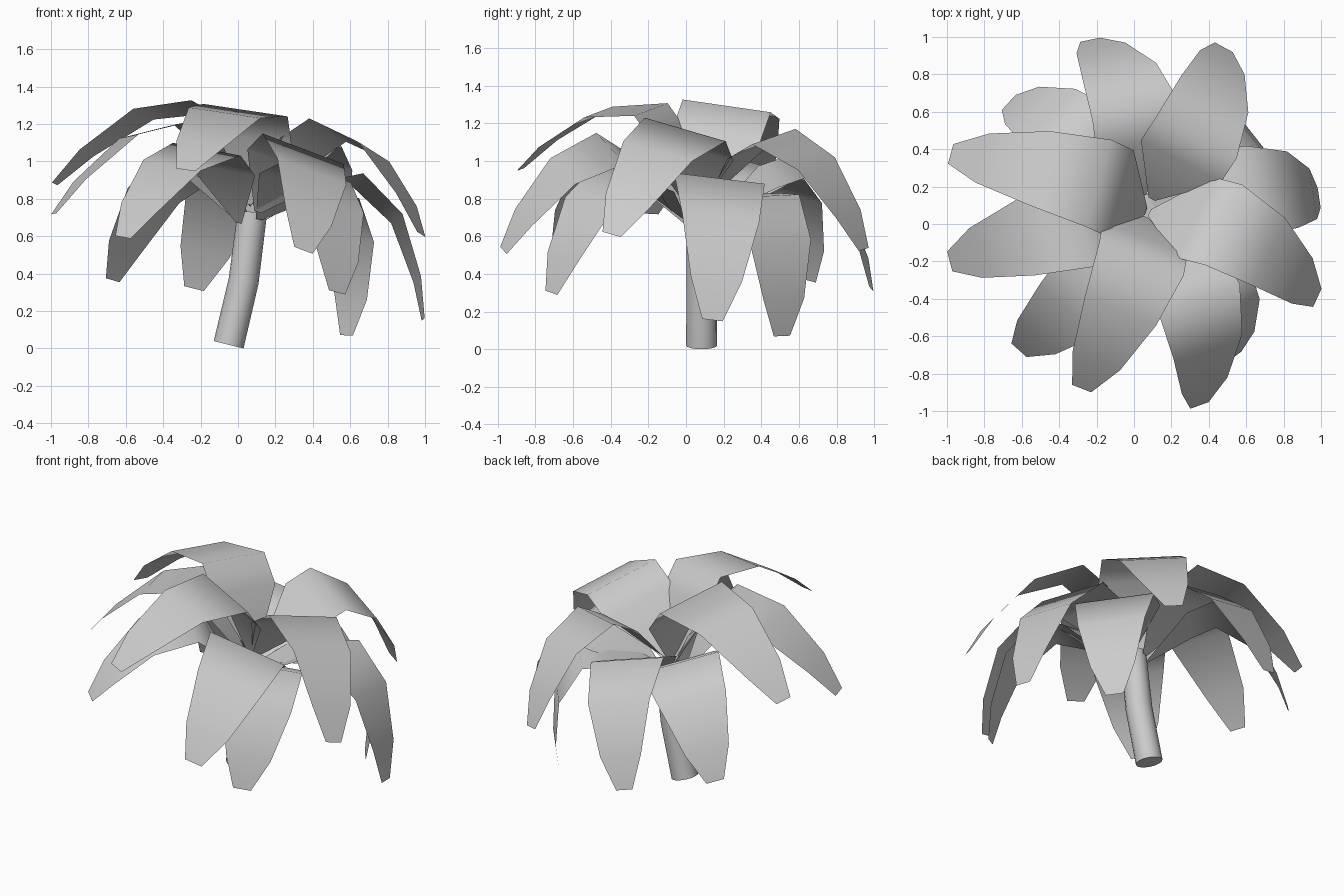
import bpy, bmesh
from math import cos, sin, pi, radians
from mathutils import Vector

if "Cube" in bpy.data.objects:
    bpy.data.objects.remove(bpy.data.objects["Cube"])

CROWN = Vector((0.065, 0.07, 0.74))

# Leaf outline: along and height in root-to-tip lengths, width in units
STATIONS = [(0, 0, 0.04), (0.175, 0.33, 0.49), (0.31, 0.46, 0.49),
            (0.604, 0.39, 0.415), (0.863, 0.168, 0.275), (1, 0, 0.11)]

# Leaf tip x, y, z, roll in degrees, and root shift outward and up
LEAVES = [
    (-0.98, 0.375, 0.88, 8, 0.0, 0.02), (-0.985, -0.20, 0.72, 3, 0.02, -0.02),
    (-0.615, -0.675, 0.595, -8, 0.09, -0.07), (-0.28, -0.88, 0.955, -8, 0.03, 0.03),
    (0.35, -0.97, 0.525, -20, 0.15, -0.01), (0.53, -0.715, 0.30, -13, 0.09, -0.05),
    (0.98, -0.395, 0.61, -15, 0.02, 0.03), (0.99, 0.14, 0.155, -8, 0.07, -0.06),
    (0.58, 0.51, 0.07, 3, 0.05, -0.01), (0.48, 0.945, 0.53, 10, 0.07, 0.07),
    (-0.235, 0.985, 0.32, 15, 0.08, -0.04), (-0.67, 0.65, 0.365, 12, 0.08, -0.06)]


def finish(bm, name, angle):
    mesh = bpy.data.meshes.new(name)
    bm.to_mesh(mesh)
    bm.free()
    ob = bpy.data.objects.new(name, mesh)
    bpy.context.collection.objects.link(ob)
    bpy.ops.object.select_all(action='DESELECT')
    ob.select_set(True)
    bpy.context.view_layer.objects.active = ob
    bpy.ops.object.shade_smooth_by_angle(angle=radians(angle))
    return ob


def leaf(index, x, y, z, roll, out, lift):
    # Arched ribbon widening from the crown, then tapering to a blunt tip
    tip = Vector((x, y, z))
    flat = Vector((x - CROWN.x, y - CROWN.y, 0)).normalized()
    root = CROWN + flat * out + Vector((0, 0, lift))
    size = (tip - root).length
    u = (tip - root).normalized()
    w = Vector((0, 0, 1)).cross(u).normalized()
    n = u.cross(w)
    r = radians(roll)
    side = w * cos(r) + n * sin(r)
    up = n * cos(r) - w * sin(r)
    bm = bmesh.new()
    rows = []
    for a, h, wide in STATIONS:
        c = root + (u * a + up * h) * size
        half = side * (wide / 2)
        rows.append((bm.verts.new(c - half), bm.verts.new(c + half)))
    for (a, b), (c, d) in zip(rows, rows[1:]):
        bm.faces.new((a, c, d, b))
    finish(bm, f"leaf_{index:02d}", 75)


def trunk():
    # Slightly bent, leaning trunk: centre x, z, lean and radius per ring
    rings = [(-0.05, 0.02, 14, 0.082), (0.03, 0.36, 11, 0.081), (0.077, 0.73, 5, 0.079)]
    sides = 16
    bm = bmesh.new()
    loops = []
    for x, z, lean, rad in rings:
        t = radians(lean)
        loops.append([bm.verts.new((x + rad * cos(k * 2 * pi / sides) * cos(t),
                                    0.083 + rad * sin(k * 2 * pi / sides),
                                    z - rad * cos(k * 2 * pi / sides) * sin(t)))
                      for k in range(sides)])
    for lo, hi in zip(loops, loops[1:]):
        for k in range(sides):
            j = (k + 1) % sides
            bm.faces.new((lo[k], lo[j], hi[j], hi[k]))
    bm.faces.new(loops[0][::-1])
    bm.faces.new(loops[-1])
    finish(bm, "trunk", 40)


trunk()
for i, params in enumerate(LEAVES, 1):
    leaf(i, *params)
